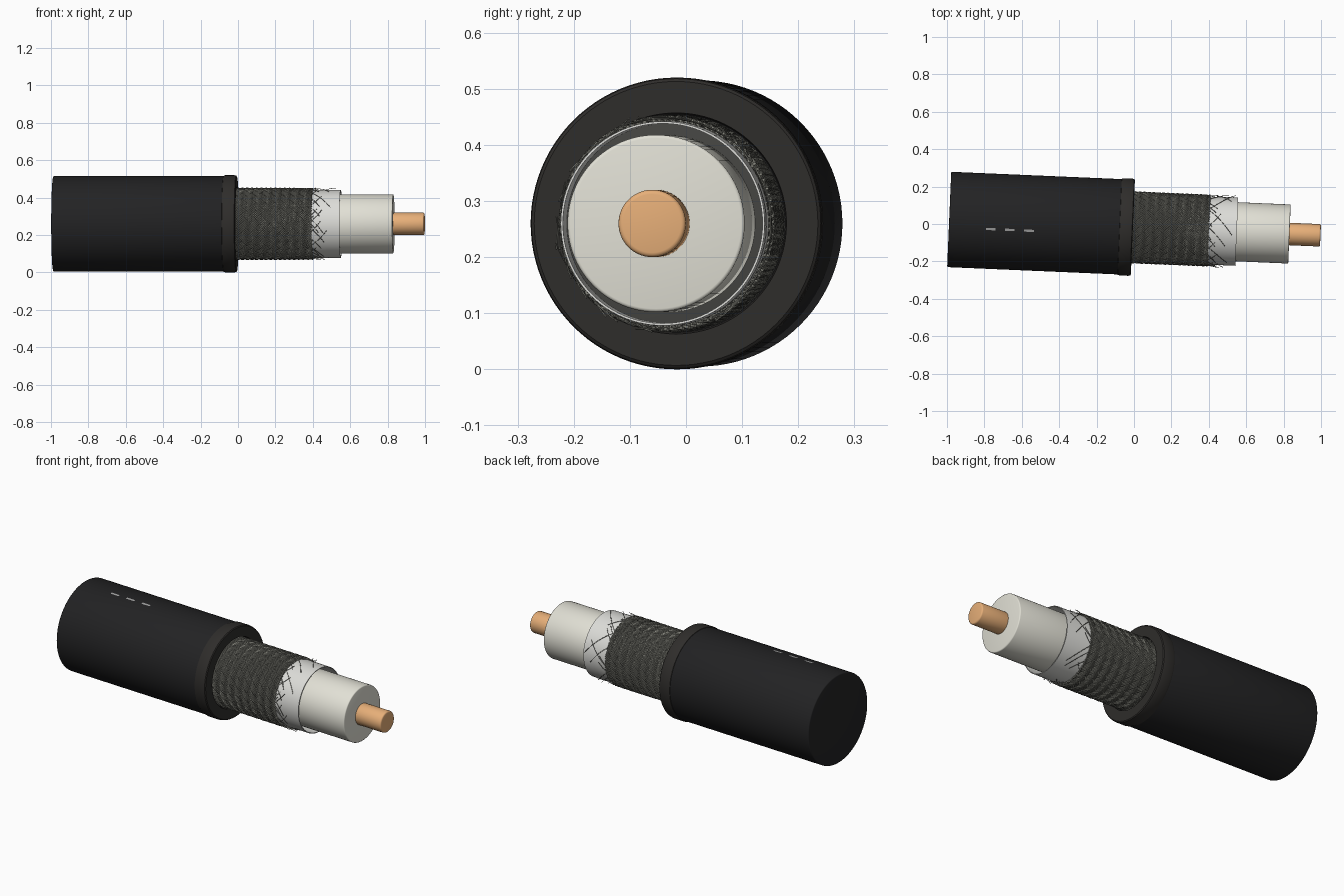
import bpy, bmesh, math, random
from mathutils import Vector

if "Cube" in bpy.data.objects:
    bpy.data.objects.remove(bpy.data.objects["Cube"])

random.seed(7)
LOC, ROT = Vector((0, -0.018, 0.26)), (0, 0, math.radians(-2.45))


def material(name, rgb):
    m = bpy.data.materials.new(name)
    m.diffuse_color = (*rgb, 1)
    m.use_nodes = True
    m.node_tree.nodes["Principled BSDF"].inputs["Base Color"].default_value = m.diffuse_color
    return m


RUBBER = material("rubber", (0.016, 0.016, 0.017))
COLLAR = material("cut_rubber", (0.028, 0.026, 0.024))
DARK = material("dark_gap", (0.06, 0.06, 0.055))
WIRE = material("tinned_wire", (0.22, 0.22, 0.19))
FOIL = material("foil", (0.72, 0.72, 0.69))
PLASTIC = material("insulator", (0.76, 0.75, 0.67))
COPPER = material("copper", (0.80, 0.43, 0.19))
PRINT = material("print", (0.35, 0.35, 0.35))


def place(data, name, mat):
    """Link a part and line it up with the tilted cable axis."""
    ob = bpy.data.objects.new(name, data)
    bpy.context.collection.objects.link(ob)
    data.materials.append(mat)
    ob.location, ob.rotation_euler = LOC, ROT
    return ob


def lathe(name, profile, mat, closed=False, n=96):
    """Spin (x, radius) points around the cable axis."""
    bm = bmesh.new()
    rings = []
    for x, r in profile:
        if r == 0:
            rings.append([bm.verts.new((x, 0, 0))] * n)
        else:
            rings.append([bm.verts.new((x, r * math.cos(2 * math.pi * i / n),
                                        r * math.sin(2 * math.pi * i / n))) for i in range(n)])
    pairs = list(zip(rings, rings[1:]))
    if closed:
        pairs.append((rings[-1], rings[0]))
    for a, b in pairs:
        for i in range(n):
            j = (i + 1) % n
            bm.faces.new(list(dict.fromkeys((a[i], a[j], b[j], b[i]))))
    bmesh.ops.recalc_face_normals(bm, faces=bm.faces[:])
    me = bpy.data.meshes.new(name)
    bm.to_mesh(me)
    bm.free()
    ob = place(me, name, mat)
    bpy.ops.object.select_all(action='DESELECT')
    bpy.context.view_layer.objects.active = ob
    ob.select_set(True)
    bpy.ops.object.shade_smooth_by_angle(angle=math.radians(35))
    return ob


def rod(name, x0, x1, r, b, mat):
    """Solid cylinder with softened rims."""
    arc = [math.radians(a) for a in (0, 30, 60, 90)]
    left = [(x0 + b - b * math.cos(a), r - b + b * math.sin(a)) for a in arc]
    right = [(x1 - b + b * math.sin(a), r - b + b * math.cos(a)) for a in arc]
    return lathe(name, [(x0, 0)] + left + right + [(x1, 0)], mat)


def wires(name, paths, radius, mat):
    cu = bpy.data.curves.new(name, 'CURVE')
    cu.dimensions = '3D'
    cu.bevel_depth, cu.bevel_resolution = radius, 0
    cu.use_fill_caps = True
    for path in paths:
        sp = cu.splines.new('POLY')
        sp.points.add(len(path) - 1)
        for p, (x, r, t) in zip(sp.points, path):
            p.co = (x, r * math.cos(t), r * math.sin(t), 1)
    return place(cu, name, mat)


# Outer jacket and the thicker collar at its cut end
rod("jacket", -0.989, -0.03, 0.255, 0.006, RUBBER)
lathe("jacket_collar", [(-0.08, 0.25), (-0.076, 0.257), (-0.068, 0.26), (-0.02, 0.26),
                        (-0.010, 0.258), (-0.006, 0.253), (-0.006, 0.197), (-0.04, 0.193),
                        (-0.08, 0.19)], COLLAR, closed=True)

# Core layers, stepped back one after another
rod("braid_liner", -0.05, 0.398, 0.184, 0.002, DARK)
lathe("foil_shield", [(0.36, 0.182), (0.55, 0.182), (0.55, 0.178), (0.36, 0.178)], FOIL, closed=True)
rod("insulator", 0.35, 0.832, 0.158, 0.006, PLASTIC)
rod("conductor", 0.80, 0.998, 0.060, 0.008, COPPER)

# Overlapping edge of the foil, a spiral strip
bm = bmesh.new()
prev = None
for i in range(73):
    t = 0.4 + 2 * math.pi * i / 72
    x = 0.36 + 0.20 * i / 72
    row = [bm.verts.new((min(xx, 0.549), 0.1838 * math.cos(t), 0.1838 * math.sin(t)))
           for xx in (x - 0.05, x)]
    if prev:
        bm.faces.new((prev[0], row[0], row[1], prev[1]))
    prev = row
for f in bm.faces:
    f.smooth = True
me = bpy.data.meshes.new("foil_overlap")
bm.to_mesh(me)
bm.free()
place(me, "foil_overlap", FOIL)

# Woven braid: bundles of wires in both directions, passing over and under
CARRIERS, PER, STEPS = 24, 4, 52
X0, X1, TWIST = -0.03, 0.40, 5.2
paths = []
for side in (1, -1):
    for k in range(CARRIERS):
        for w in range(PER):
            start = 2 * math.pi * (k + (w - 1.5) * 0.22) / CARRIERS
            paths.append([(x, 0.1865 + side * 0.0035 * math.cos(CARRIERS * TWIST * x),
                           start + side * TWIST * x)
                          for x in (X0 + (X1 - X0) * i / STEPS for i in range(STEPS + 1))])
wires("braid", paths, 0.0038, WIRE)

# Loose frayed wire ends beyond the braid
frays = []
for k in range(44):
    t, side = random.uniform(0, 2 * math.pi), random.choice((1, -1))
    length, lift = random.uniform(0.02, 0.08), random.uniform(0.0, 0.012)
    if k % 5 == 0:
        length += 0.07
    frays.append([(0.39 + length * s, 0.187 + lift * s * s,
                   t + side * length * 4 * s * (1 + 0.4 * s)) for s in (i / 8 for i in range(9))])
wires("frayed_wires", frays, 0.0015, WIRE)

# Three printed dashes on top of the jacket
bm = bmesh.new()
for cx in (-0.765, -0.663, -0.56):
    for x, in [(cx,)]:
        quad = []
        for dx, y in ((-0.026, -0.048), (0.026, -0.048), (0.026, -0.036), (-0.026, -0.036)):
            quad.append(bm.verts.new((x + dx, y, math.sqrt(0.2562 ** 2 - y * y))))
        bm.faces.new(quad)
me = bpy.data.meshes.new("jacket_dashes")
bm.to_mesh(me)
bm.free()
place(me, "jacket_dashes", PRINT)
